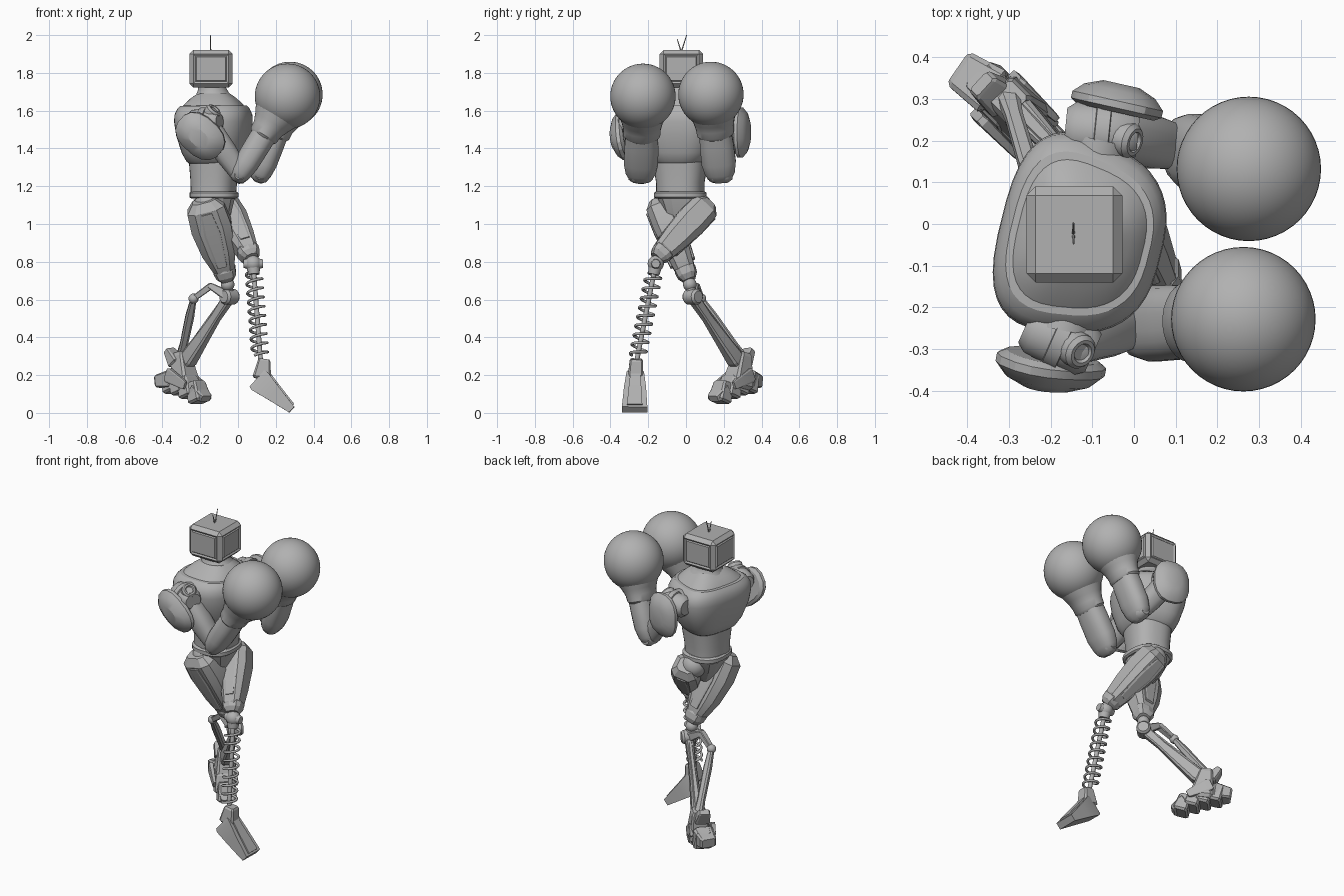
import bpy, bmesh, math
from mathutils import Vector, Matrix

old = bpy.data.objects.get("Cube")
if old:
    bpy.data.objects.remove(old, do_unlink=True)

GREY = (0.44, 0.44, 0.44, 1)
metal = bpy.data.materials.new("plain grey")
metal.use_nodes = True
metal.diffuse_color = GREY
metal.node_tree.nodes["Principled BSDF"].inputs["Base Color"].default_value = GREY

X, Y, Z = Vector((1, 0, 0)), Vector((0, 1, 0)), Vector((0, 0, 1))


def finish(name, bm, angle=35):
    """Turn a bmesh into an object, smooth except at sharp edges."""
    bmesh.ops.recalc_face_normals(bm, faces=bm.faces)
    for f in bm.faces:
        f.smooth = True
    for e in bm.edges:
        e.smooth = e.calc_face_angle(3) < math.radians(angle)
    me = bpy.data.meshes.new(name)
    bm.to_mesh(me)
    bm.free()
    me.materials.append(metal)
    bpy.context.collection.objects.link(bpy.data.objects.new(name, me))


def limb(name, a, b, prof, n=24, power=2, side=X, taper=0, angle=35):
    """Loft rings from a to b; prof rows are (t, half width on side, other half width)."""
    a, b = Vector(a), Vector(b)
    axis = (b - a).normalized()
    side = Vector(side)
    u = (side - axis * side.dot(axis)).normalized()
    v = axis.cross(u)
    bm = bmesh.new()
    rings = []
    for t, hu, hv in prof:
        ring = []
        for i in range(n):
            ang = 2 * math.pi * (i + 0.5) / n
            c, s = math.cos(ang), math.sin(ang)
            c = math.copysign(abs(c) ** (2 / power), c)
            s = math.copysign(abs(s) ** (2 / power), s) * (1 - taper * c)
            ring.append(bm.verts.new(a.lerp(b, t) + u * c * hu + v * s * hv))
        rings.append(ring)
    for r0, r1 in zip(rings, rings[1:]):
        for i in range(n):
            j = (i + 1) % n
            bm.faces.new((r0[i], r0[j], r1[j], r1[i]))
    bm.faces.new(rings[0])
    bm.faces.new(rings[-1])
    finish(name, bm, angle)


def rod(name, a, b, r, r2=None, n=16):
    r2 = r2 or r
    limb(name, a, b, [(0, r, r), (1, r2, r2)], n, 2, (0.31, 0.87, 0.2))


def block(name, a, b, w0, h0, w1, h1, side=Y):
    limb(name, a, b, [(0, w0 * .8, h0 * .8), (.1, w0, h0), (.9, w1, h1),
                      (1, w1 * .8, h1 * .8)], 8, 7, side, angle=15)


def ball(name, c, r, seg=24):
    bm = bmesh.new()
    bmesh.ops.create_uvsphere(bm, u_segments=seg, v_segments=seg // 2 + 2, radius=r)
    bmesh.ops.translate(bm, vec=Vector(c), verts=bm.verts)
    finish(name, bm)


# Head: chamfered box with framed panels on its four sides
bm = bmesh.new()
bmesh.ops.create_cube(bm, size=1, matrix=Matrix.Translation((-.143, -.025, 1.822))
                      @ Matrix.Diagonal((.23, .23, .2, 1)))
bmesh.ops.bevel(bm, geom=bm.edges[:], offset=.022, segments=1, affect='EDGES')
bm.normal_update()
panels = [f for f in bm.faces if f.calc_area() > .02 and abs(f.normal.z) < .5]
bmesh.ops.inset_individual(bm, faces=panels, thickness=.014, depth=-.006)
bmesh.ops.inset_individual(bm, faces=panels, thickness=.008, depth=.006)
finish("head", bm, 20)
for s, top in ((-1, 1.98), (1, 2.0)):
    rod("antenna", (-.145, -.025, 1.91), (-.145, -.022 + s * .025, top), .004, .002, 6)

# Neck and torso, turned slightly to the right; the chest has a raised collar rim
fwd = (.966, -.24, 0)
limb("neck", (-.13, -.025, 1.62), (-.14, -.025, 1.745),
     [(0, .14, .14), (.35, .11, .11), (.55, .088, .088), (.75, .076, .076), (1, .072, .072)],
     side=fwd)
limb("chest", (-.125, -.033, 1.32), (-.128, -.032, 1.69),
     [(0, .125, .135), (.03, .138, .152), (.15, .16, .185), (.4, .186, .222), (.6, .196, .234),
      (.7, .194, .23), (.78, .182, .212), (.825, .168, .19), (.83, .152, .172),
      (.84, .15, .168), (.93, .118, .125), (1, .083, .085)],
     40, 2.8, fwd, .13, 30)
limb("waist", (-.13, -.03, 1.16), (-.125, -.03, 1.36),
     [(0, .117, .125), (.3, .119, .126), (.7, .127, .138), (1, .132, .142)], 32, 2.5, fwd)
limb("belt", (-.128, -.03, 1.135), (-.128, -.03, 1.172),
     [(0, .12, .13), (.2, .13, .14), (.8, .13, .14), (1, .12, .13)], 32, 2.5)
limb("pelvis", (-.11, -.03, .98), (-.125, -.03, 1.14),
     [(0, .04, .04), (.4, .08, .085), (1, .115, .125)], 12, 3, angle=20)

# Arms: shoulder barrel, pauldron, upper arm, forearm and round glove
ARMS = (  # name, shoulder, barrel axis, knob axis, elbow, glove,
          # pauldron ends, its long side and half sizes
    ("right", (-.175, -.275, 1.54), (.9, -.4, 0), (.45, -.3, .6), (.01, -.24, 1.265),
     (.262, -.228, 1.676), (-.195, -.315, 1.47), (-.21, -.393, 1.455), (.75, 0, -.66), .14, .105),
    ("left", (-.075, .22, 1.54), (1, -.1, 0), (.8, -.25, .5), (.12, .18, 1.265),
     (.275, .132, 1.686), (-.045, .268, 1.485), (-.03, .335, 1.485), Z, .135, .113))
for name, sh, barrel, knob, el, gl, p0, p1, tilt, pl, pw in ARMS:
    sh, el, gl = Vector(sh), Vector(el), Vector(gl)
    inward = (Vector((-.13, -.025, sh.z)) - sh).normalized()
    barrel, knob = Vector(barrel).normalized(), Vector(knob).normalized()
    rod(name + "_shoulder_socket", sh + inward * .12, sh + inward * .02, .07, .076, 24)
    limb(name + "_shoulder_barrel", sh - barrel * .09, sh + barrel * .085,
         [(0, .045, .05), (.12, .064, .066), (.4, .07, .07), (.41, .078, .078),
          (.6, .078, .078), (.61, .07, .07), (.88, .062, .066), (1, .045, .05)], 24, side=Z)
    limb(name + "_shoulder_cap", sh + knob * .04, sh + knob * .095,
         [(0, .045, .045), (.8, .043, .043), (1, .034, .034), (1, .025, .025),
          (.85, .02, .02)], 20, side=Y)
    limb(name + "_pauldron", p0, p1,
         [(0, pl * .85, pw * .85), (.15, pl, pw), (.4, pl, pw), (.75, pl * .8, pw * .78),
          (1, pl * .45, pw * .4)], 16, 2.4, tilt, angle=25)
    limb(name + "_upper_arm", sh, el,
         [(0, .05, .05), (.25, .066, .066), (.6, .064, .064), (1, .05, .05)], 16, 2.5, Y)
    limb(name + "_elbow", el - Y * .065, el + Y * .065,
         [(0, .03, .03), (.2, .048, .048), (.8, .048, .048), (1, .03, .03)], 20)
    limb(name + "_forearm", el - (gl - el) * .1, gl,
         [(0, .035, .022), (.03, .06, .042), (.1, .08, .056), (.22, .092, .066),
          (.42, .09, .068), (.56, .086, .068), (.8, .085, .068)], 20, 2.5, Y)
    limb(name + "_glove_cuff", el, gl,
         [(.47, .085, .07), (.5, .098, .08), (.58, .1, .084), (.66, .108, .1),
          (.74, .122, .12), (.8, .13, .13)], 28, 2, Y)
    ball(name + "_glove", gl, .173, 48)

# Thighs, which cross each other in mid stride
THIGHS = (  # name, ends, and profile
    ("striding", (-.085, .12, 1.11), (.06, -.135, .84),
     [(0, .05, .045), (.1, .082, .08), (.35, .088, .086), (.7, .072, .075),
      (.95, .055, .06), (1, .04, .05)]),
    ("trailing", (-.182, -.15, 1.125), (-.065, .005, .735),
     [(0, .065, .045), (.1, .105, .078), (.35, .113, .08), (.68, .094, .07),
      (.93, .06, .056), (1, .045, .045)]))
for name, a, b, prof in THIGHS:
    a, b = Vector(a), Vector(b)
    limb(name + "_thigh", a, b, prof, 8, 3.4, X, angle=15)
    for k in (-1, 1):
        off = (b - a).cross(X).normalized() * k * .074
        limb(name + "_thigh_plate", a + off, b + off * .75,
             [(.12, .03, .012), (.4, .045, .018), (.85, .026, .012)], 8, 6, angle=15)
    ball(name + "_hip", a.lerp(Vector((-.12, -.03, 1.07)), .4), .075)
    limb(name + "_knee_collar", a.lerp(b, .88), a.lerp(b, 1.08),
         [(0, .05, .05), (.3, .062, .058), (.7, .056, .054), (1, .036, .036)], 10, 3, angle=20)

# Striding lower leg: ball knee, rod and coil spring
knee, ankle = Vector((.08, -.16, .79)), Vector((.12, -.262, .27))
ball("striding_knee", knee, .043)
for k in (-1, 1):
    rod("striding_knee_disc", knee + X * k * .03, knee + X * k * .052, .028, .022)
rod("spring_rod", knee, ankle, .013)
rod("spring_top", knee.lerp(ankle, .05), knee.lerp(ankle, .11), .035, .03)
axis = (ankle - knee).normalized()
u = axis.orthogonal().normalized()
v = axis.cross(u)
cu = bpy.data.curves.new("coil_spring", 'CURVE')
cu.dimensions, cu.bevel_depth, cu.bevel_resolution = '3D', .0075, 2
TURNS, STEP = 9, 20
sp = cu.splines.new('POLY')
sp.points.add(TURNS * STEP)
for i, p in enumerate(sp.points):
    w = 2 * math.pi * i / STEP
    c = knee.lerp(ankle, .1 + .84 * i / (TURNS * STEP))
    p.co = (*(c + (u * math.cos(w) + v * math.sin(w)) * .042), 1)
cu.materials.append(metal)
bpy.context.collection.objects.link(bpy.data.objects.new("coil_spring", cu))

# Striding foot: ankle block and a tapering wedge on its toe
block("striding_ankle", (.14, -.263, .285), (.125, -.267, .18), .036, .034, .042, .05)
limb("striding_foot", (.1, -.268, .182), (.285, -.272, .017),
     [(0, .04, .06), (.08, .048, .066), (.45, .06, .047), (1, .07, .021)], 4, 20, Y, angle=15)
limb("striding_foot_plate", (.13, -.268, .21), (.293, -.272, .026),
     [(0, .025, .035), (.45, .034, .026), (.95, .042, .018)], 4, 20, Y, angle=15)

# Trailing lower leg: cranked knee bar and linked struts bending backward
k0, k1 = Vector((-.055, .02, .68)), Vector((-.045, .035, .615))
crank, rear = Vector((-.15, .05, .675)), Vector((-.235, .08, .605))
heel = Vector((-.285, .285, .25))
run = Vector((.7, -.7, 0))
across = Vector((.7, .7, 0))
ball("trailing_knee", k0, .036)
rod("trailing_knee_link", k0, k1, .026)
limb("trailing_knee_hub", k1 - across * .045, k1 + across * .045,
     [(0, .032, .032), (.15, .042, .042), (.85, .042, .042), (1, .032, .032)], 14, side=Z)
block("knee_bar", crank, (-.03, .03, .605), .022, .018, .032, .032)
block("rear_link", crank + X * .01, rear, .02, .018, .016, .016)
ball("rear_link_joint", rear, .027, 16)
limb("rear_strut", rear, (-.3, .3, .3),
     [(0, .016, .016), (.3, .024, .022), (.8, .022, .02), (1, .028, .024)], 8, 3, angle=20)
limb("shin_strut", k1, heel,
     [(0, .026, .03), (.3, .021, .026), (.6, .026, .036), (.9, .036, .045), (1, .03, .03)],
     8, 5, across, angle=15)
limb("shin_plate", k1 + Z * .02, heel + Z * .03,
     [(.12, .01, .018), (.5, .012, .024), (.92, .02, .026)], 8, 5, across, angle=15)

# Trailing foot: overlapping plates running down to the toe
block("ankle_core", (-.30, .30, .32), (-.28, .27, .13), .045, .04, .065, .07, across)
block("heel_fin", (-.32, .30, .26), (-.365, .335, .335), .045, .035, .035, .02, across)
block("heel_block", (-.33, .31, .18), (-.42, .372, .165), .06, .05, .05, .035, across)
PLATES = ((-.35, .33, .17, .058), (-.305, .28, .16, .062),
          (-.26, .235, .142, .064), (-.215, .19, .115, .058))
for x, y, z, w in PLATES:
    block("foot_plate", (x - .01, y + .01, z + .05), (x + .015, y - .015, z - .058),
          w * .8, .036, w, .044, across)
block("toe", (-.225, .2, .125), (-.17, .145, .075), .055, .036, .042, .022, across)
for k in (-1, 1):
    c = Vector((-.29, .265, .185)) + across * k * .065
    block("foot_side_plate", c - run * .06 + Z * .02, c + run * .08 - Z * .04,
          .014, .04, .01, .025, across)
